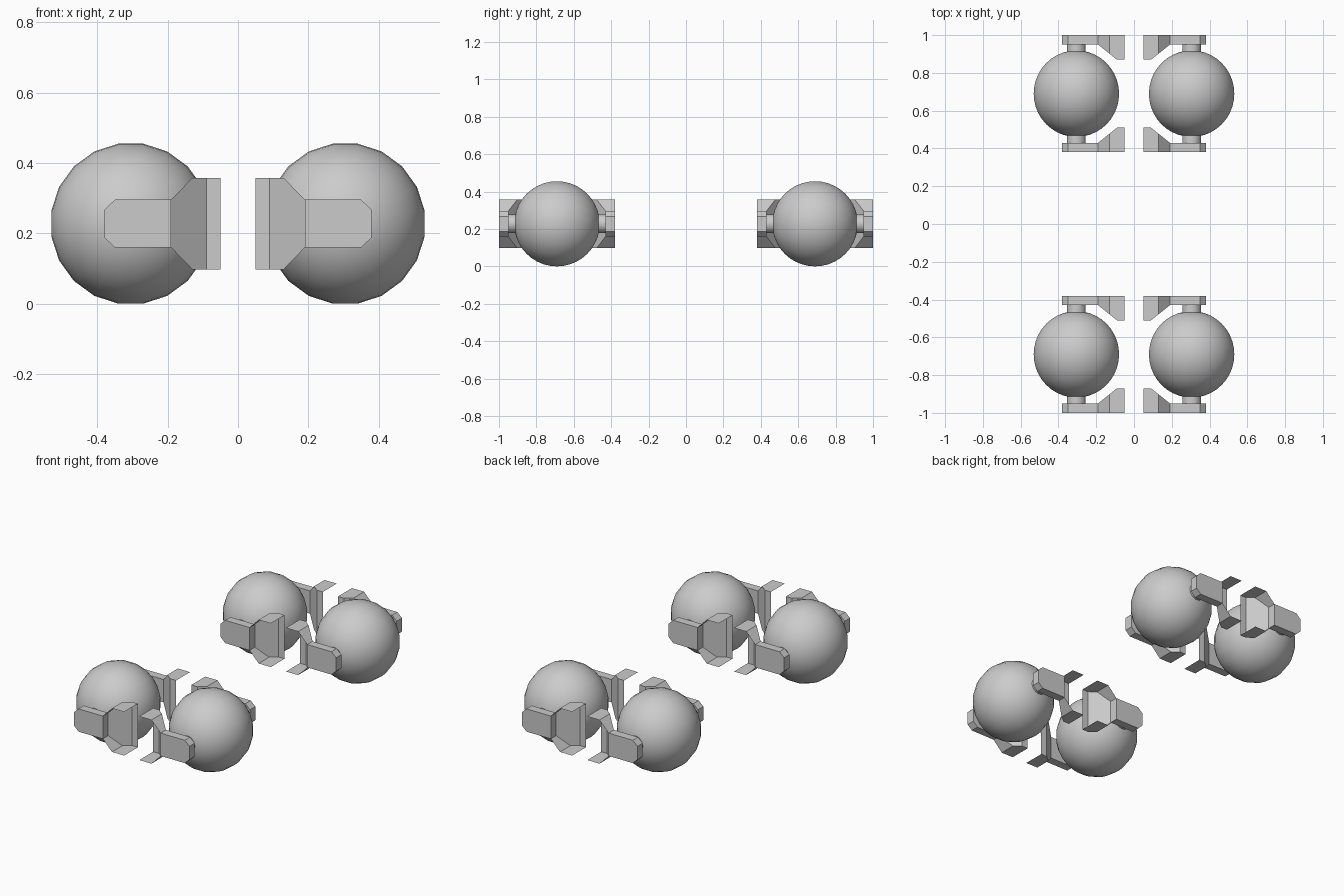
import bpy, bmesh, math
from mathutils import Matrix

if "Cube" in bpy.data.objects:
    bpy.data.objects.remove(bpy.data.objects["Cube"])

WX, WY, WZ = 0.305, 0.69, 0.2275   # wheel centre
R = 0.2275                         # wheel radius
OUT, THICK = 0.31, 0.05            # bracket outer plane (from wheel centre), plate thickness


def finish(bm, name, smooth=False, recalc=True):
    if recalc:
        bmesh.ops.recalc_face_normals(bm, faces=bm.faces)
    mesh = bpy.data.meshes.new(name)
    bm.to_mesh(mesh)
    bm.free()
    ob = bpy.data.objects.new(name, mesh)
    bpy.context.collection.objects.link(ob)
    if smooth:
        bpy.ops.object.select_all(action='DESELECT')
        bpy.context.view_layer.objects.active = ob
        ob.select_set(True)
        bpy.ops.object.shade_smooth_by_angle(angle=math.radians(40))
    return ob


def lay_along_y(cx, cy):
    return (Matrix.Translation((cx, cy, WZ)) @ Matrix.Rotation(math.pi / 2, 4, 'X')
            @ Matrix.Rotation(math.radians(9), 4, 'Z'))


# ball wheel, 20 segments around the axle
def wheel(sx, sy):
    bm = bmesh.new()
    bmesh.ops.create_uvsphere(bm, u_segments=20, v_segments=20, radius=R * 1.006,
                              matrix=lay_along_y(sx * WX, sy * WY))
    zmin = min(v.co.z for v in bm.verts)
    for v in bm.verts:
        v.co.z = WZ + (v.co.z - WZ) * R / (WZ - zmin)
    finish(bm, "ball_wheel", True)


# axle stub between ball and plate
def axle(sx, sy, s):
    bm = bmesh.new()
    bmesh.ops.create_cone(bm, cap_ends=True, segments=20, radius1=0.05, radius2=0.05,
                          depth=0.07,
                          matrix=lay_along_y(sx * WX, sy * WY + s * 0.23))
    finish(bm, "axle_stub", True)


# flat bracket plate with clipped outer corners
def plate(sx, sy, s):
    prof = [(0.19, -0.068), (0.35, -0.068), (0.38, -0.04),
            (0.38, 0.04), (0.35, 0.068), (0.19, 0.068)]
    bm = bmesh.new()
    face = bm.faces.new([bm.verts.new((sx * x, sy * WY + s * OUT, WZ + z)) for x, z in prof])
    ext = bmesh.ops.extrude_face_region(bm, geom=[face], use_keep_orig=True)
    for g in ext["geom"]:
        if isinstance(g, bmesh.types.BMVert):
            g.co.y -= s * THICK
    finish(bm, "bracket_plate")


# flared open channel at the inner end of the plate
def channel(sx, sy, s):
    stations = [(0.19, 0.26, 0.068), (0.13, 0.212, 0.13), (0.09, 0.18, 0.13), (0.05, 0.18, 0.13)]
    bm = bmesh.new()
    rows = []
    for x, d, h in stations:
        pts = [(OUT, h), (d, h), (d, -h), (OUT, -h)]
        rows.append([bm.verts.new((sx * x, sy * WY + s * y, WZ + z)) for y, z in pts])
    for a, b in zip(rows, rows[1:]):
        for i in range(3):
            quad = [a[i], a[i + 1], b[i + 1], b[i]]
            if sx * s < 0:          # keep normals pointing outward
                quad.reverse()
            bm.faces.new(quad)
    finish(bm, "bracket_channel", recalc=False)


for sx in (-1, 1):
    for sy in (-1, 1):
        wheel(sx, sy)
        for s in (-1, 1):
            axle(sx, sy, s)
            plate(sx, sy, s)
            channel(sx, sy, s)
